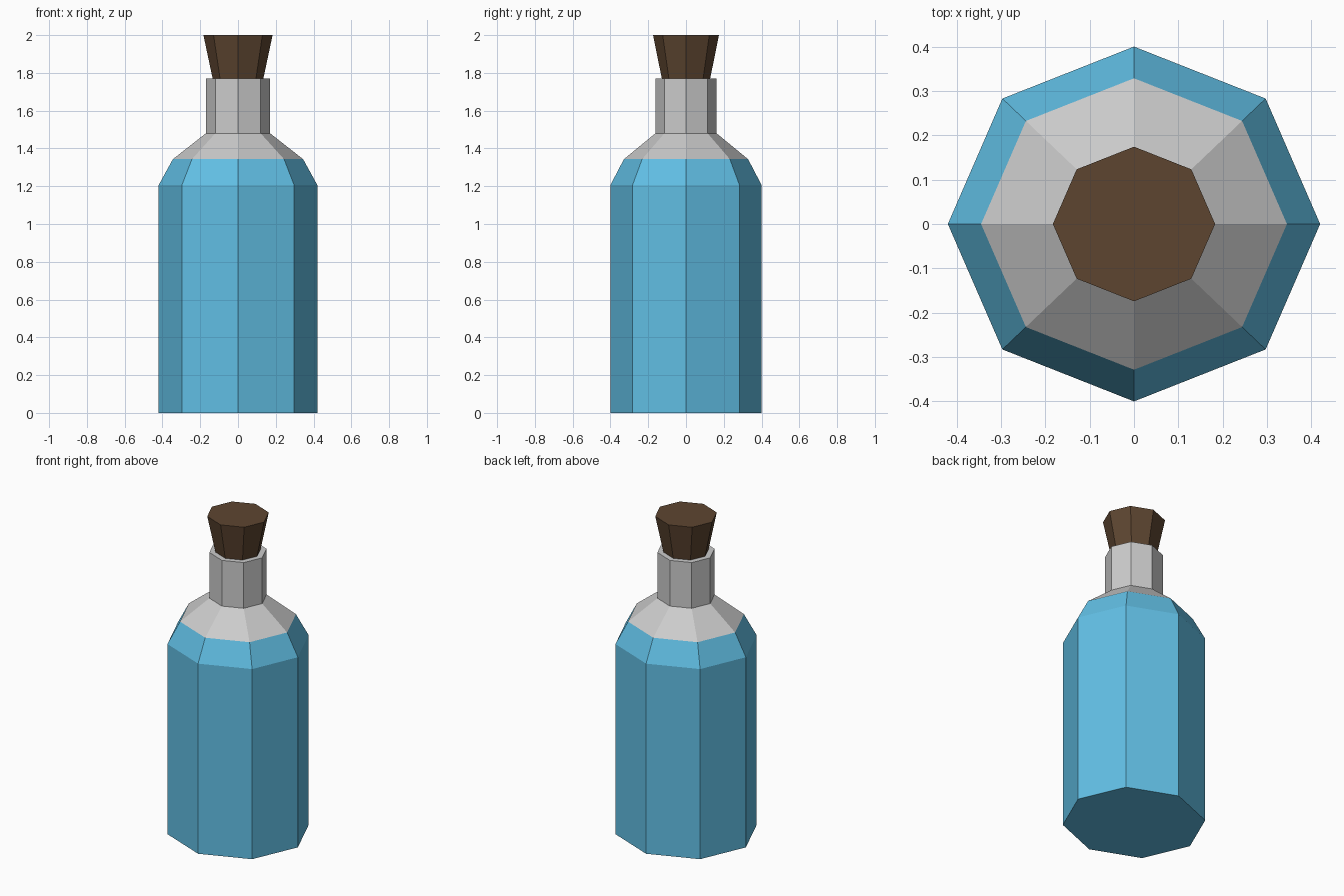
import bpy, bmesh
from math import cos, sin, pi

if "Cube" in bpy.data.objects:
    bpy.data.objects.remove(bpy.data.objects["Cube"])

SIDES = 8
DEPTH = 0.953  # the bottle is slightly narrower front to back


def material(name, rgb):
    mat = bpy.data.materials.new(name)
    mat.diffuse_color = (*rgb, 1)
    mat.use_nodes = True
    mat.node_tree.nodes["Principled BSDF"].inputs["Base Color"].default_value = mat.diffuse_color
    return mat


def lathe(name, profile, cap_bottom=False, cap_top=False, mat=None):
    """Eight-sided turned shape from (radius, height) points."""
    bm = bmesh.new()
    rings = [[bm.verts.new((r * cos(2 * pi * i / SIDES),
                            r * DEPTH * sin(2 * pi * i / SIDES), z))
              for i in range(SIDES)] for r, z in profile]
    for low, high in zip(rings, rings[1:]):
        for i in range(SIDES):
            j = (i + 1) % SIDES
            bm.faces.new((low[i], low[j], high[j], high[i]))
    if cap_bottom:
        bm.faces.new(rings[0][::-1])
    if cap_top:
        bm.faces.new(rings[-1])
    mesh = bpy.data.meshes.new(name)
    bm.to_mesh(mesh)
    bm.free()
    if mat:
        mesh.materials.append(mat)
    obj = bpy.data.objects.new(name, mesh)
    bpy.context.collection.objects.link(obj)
    return obj


blue = material("blue", (0.12, 0.52, 0.78))
brown = material("brown", (0.11, 0.06, 0.03))

# Filled lower body with its bevelled shoulder
lathe("bottle_body", [(0.42, 0), (0.42, 1.206), (0.345, 1.343)],
      cap_bottom=True, mat=blue)

# Clear upper shoulder, neck and flat rim
lathe("bottle_neck", [(0.345, 1.343), (0.17, 1.48), (0.17, 1.77)], cap_top=True)

# Tapered cork, sunk a little into the rim
lathe("cork", [(0.13, 1.75), (0.183, 2.0)], cap_bottom=True, cap_top=True, mat=brown)
